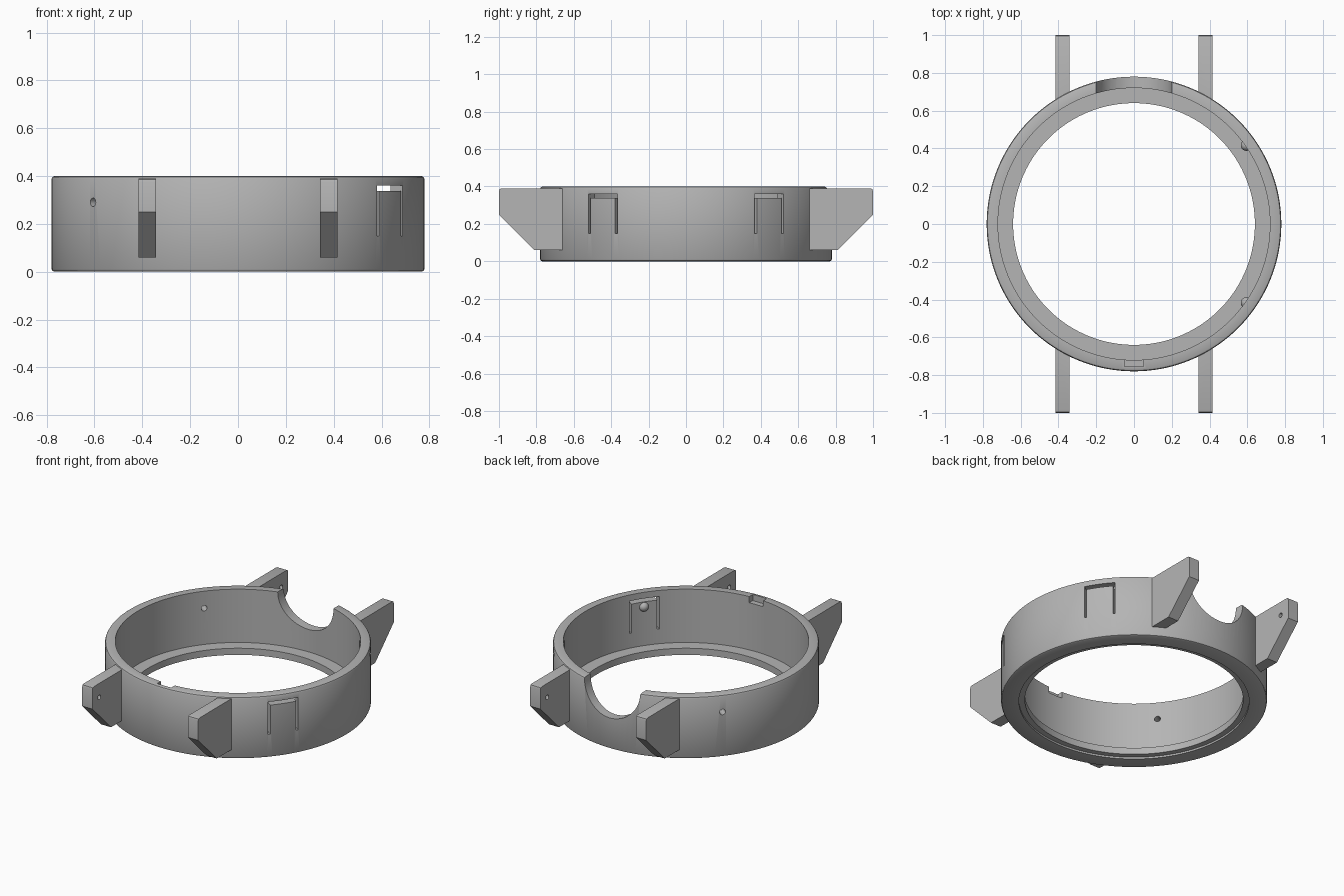
import bpy, bmesh, math
from mathutils import Matrix

cube = bpy.data.objects.get("Cube")
if cube:
    bpy.data.objects.remove(cube, do_unlink=True)

grey = bpy.data.materials.new("plain grey")
grey.use_nodes = True
GREY = (0.46, 0.46, 0.46, 1)
grey.diffuse_color = GREY
grey.node_tree.nodes["Principled BSDF"].inputs["Base Color"].default_value = GREY


def add_object(name, bm):
    bmesh.ops.recalc_face_normals(bm, faces=bm.faces)
    mesh = bpy.data.meshes.new(name)
    bm.to_mesh(mesh)
    bm.free()
    mesh.materials.append(grey)
    obj = bpy.data.objects.new(name, mesh)
    bpy.context.collection.objects.link(obj)
    return obj


def activate(obj):
    bpy.ops.object.select_all(action='DESELECT')
    obj.select_set(True)
    bpy.context.view_layer.objects.active = obj


def lathe(name, profile, steps=144):
    bm = bmesh.new()
    rings = []
    for i in range(steps):
        a = math.tau * i / steps
        rings.append([bm.verts.new((r * math.cos(a), r * math.sin(a), z)) for r, z in profile])
    n = len(profile)
    for i in range(steps):
        p, q = rings[i], rings[(i + 1) % steps]
        for j in range(n):
            k = (j + 1) % n
            bm.faces.new((p[j], q[j], q[k], p[k]))
    return add_object(name, bm)


def box(name, size, matrix):
    bm = bmesh.new()
    bmesh.ops.create_cube(bm, size=1, matrix=matrix @ Matrix.Diagonal((*size, 1)))
    return add_object(name, bm)


def rod(name, radius, length, matrix, steps=24):
    bm = bmesh.new()
    bmesh.ops.create_cone(bm, cap_ends=True, segments=steps, radius1=radius,
                          radius2=radius, depth=length, matrix=matrix)
    return add_object(name, bm)


def cut(target, cutter):
    activate(target)
    mod = target.modifiers.new("cut", 'BOOLEAN')
    mod.operation = 'DIFFERENCE'
    mod.solver = 'EXACT'
    mod.object = cutter
    bpy.ops.object.modifier_apply(modifier=mod.name)
    bpy.data.objects.remove(cutter, do_unlink=True)


def smooth(obj):
    activate(obj)
    bpy.ops.object.shade_smooth_by_angle(angle=math.radians(30))


def radial(angle, x, y, z):
    """Frame at an angle round the ring: x points outward, y along the wall."""
    return Matrix.Rotation(math.radians(angle), 4, 'Z') @ Matrix.Translation((x, y, z))


# Ring wall with an inner lip at the bottom and softened outer edges
OUTER, WALL, LIP, TOP = 0.78, 0.72, 0.64, 0.4
case_ring = lathe("case_ring", [
    (LIP, 0.012), (LIP, 0.055), (WALL, 0.055), (WALL, TOP),
    (OUTER - 0.012, TOP), (OUTER - 0.004, TOP - 0.004), (OUTER, TOP - 0.012),
    (OUTER, 0.012), (OUTER - 0.004, 0.004), (OUTER - 0.012, 0),
    (0.675, 0), (0.675, 0.012)])

# Half-round opening in the back wall
turn_y = Matrix.Rotation(math.pi / 2, 4, 'X')
cut(case_ring, rod("opening", 0.2, 0.4, Matrix.Translation((0, 0.75, TOP)) @ turn_y, 64))

# Shallow locating pocket in the front rim
cut(case_ring, box("pocket", (0.1, 0.055, 0.08), Matrix.Translation((0, -0.7275, TOP))))

# Spring clips: slots on three sides, and a rounded bump inside
for side, angle in (("front", -35), ("back", 35)):
    for y in (-0.087, 0.087):
        cut(case_ring, box("side_slot", (0.2, 0.013, 0.21), radial(angle, 0.75, y, 0.255)))
    cut(case_ring, box("top_slot", (0.2, 0.187, 0.022), radial(angle, 0.75, 0, 0.349)))
    bm = bmesh.new()
    bmesh.ops.create_uvsphere(bm, u_segments=24, v_segments=12, radius=0.03,
                              matrix=radial(angle, 0.727, 0, 0.305))
    smooth(add_object(side + "_clip_bump", bm))

# Pin holes through the opposite wall
turn_x = Matrix.Rotation(math.pi / 2, 4, 'Y')
for angle in (141, -141):
    cut(case_ring, rod("pin_hole", 0.018, 0.2, radial(angle, 0.75, 0, 0.29) @ turn_x))
smooth(case_ring)

# Four strap lugs with blind holes on the inner faces
LUG = [(0.65, 0.06), (0.81, 0.06), (1, 0.25), (1, 0.375), (0.996, 0.386), (0.985, 0.39), (0.65, 0.39)]
for sx, xname in ((1, "left"), (-1, "right")):
    for sy, yname in ((1, "back"), (-1, "front")):
        bm = bmesh.new()
        # The root is trimmed back to the wall so it stays out of the bore
        inner, outer = ([bm.verts.new((sx * x, sy * (y if y > 0.7 else root), z)) for y, z in LUG]
                        for x, root in ((0.342, 0.66), (0.415, 0.62)))
        bm.faces.new(inner)
        bm.faces.new(outer)
        for i in range(len(LUG)):
            j = (i + 1) % len(LUG)
            bm.faces.new((inner[i], inner[j], outer[j], outer[i]))
        lug = add_object(f"{yname}_{xname}_lug", bm)
        cut(lug, rod("strap_pin_hole", 0.015, 0.08,
                     Matrix.Translation((sx * 0.342, sy * 0.93, 0.3)) @ turn_x))
        smooth(lug)
